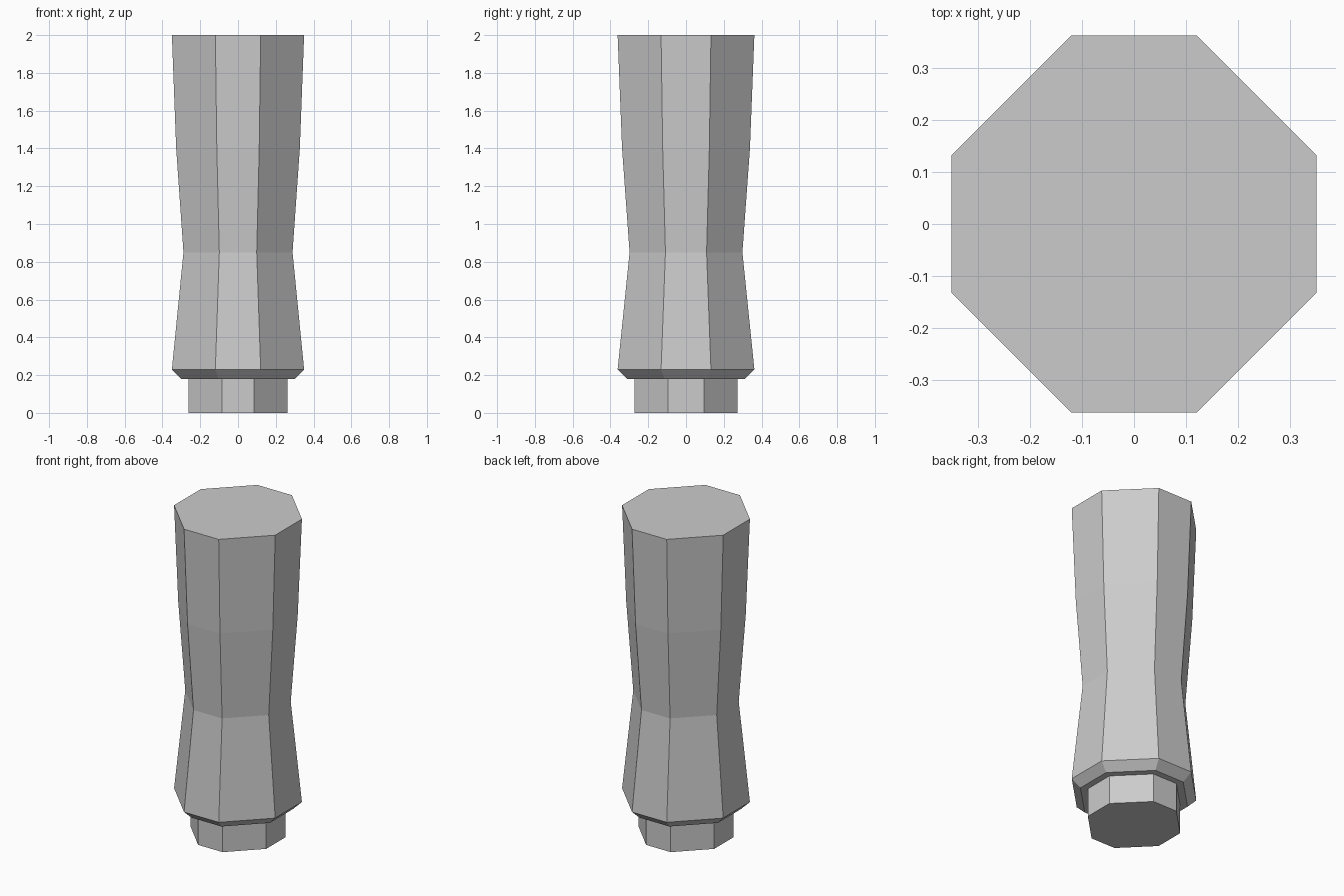
import bpy, bmesh

if "Cube" in bpy.data.objects:
    bpy.data.objects.remove(bpy.data.objects["Cube"])


def octagon(hx, hy, cx, cy):
    # hx, hy: half widths; cx, cy: half lengths of the straight sides
    return [(cx, -hy), (hx, -cy), (hx, cy), (cx, hy),
            (-cx, hy), (-hx, cy), (-hx, -cy), (-cx, -hy)]


def loft(name, outline, profile):
    # stack scaled copies of the outline at (z, scale) and skin them
    bm = bmesh.new()
    rings = [[bm.verts.new((x * s, y * s, z)) for x, y in outline]
             for z, s in profile]
    n = len(outline)
    for a, b in zip(rings, rings[1:]):
        for i in range(n):
            j = (i + 1) % n
            bm.faces.new((a[i], a[j], b[j], b[i]))
    bm.faces.new(rings[0][::-1])
    bm.faces.new(rings[-1])
    bmesh.ops.recalc_face_normals(bm, faces=bm.faces)
    mesh = bpy.data.meshes.new(name)
    bm.to_mesh(mesh)
    bm.free()
    obj = bpy.data.objects.new(name, mesh)
    bpy.context.collection.objects.link(obj)
    return obj


# Waisted grip with a chamfered lower edge
loft("grip", octagon(0.35, 0.362, 0.12, 0.132),
     [(0.18, 0.86), (0.23, 1.0), (0.85, 0.825), (1.40, 0.935), (2.0, 1.0)])

# Narrow plug under the grip
loft("base_plug", octagon(0.262, 0.273, 0.085, 0.095), [(0.0, 1.0), (0.18, 1.0)])
